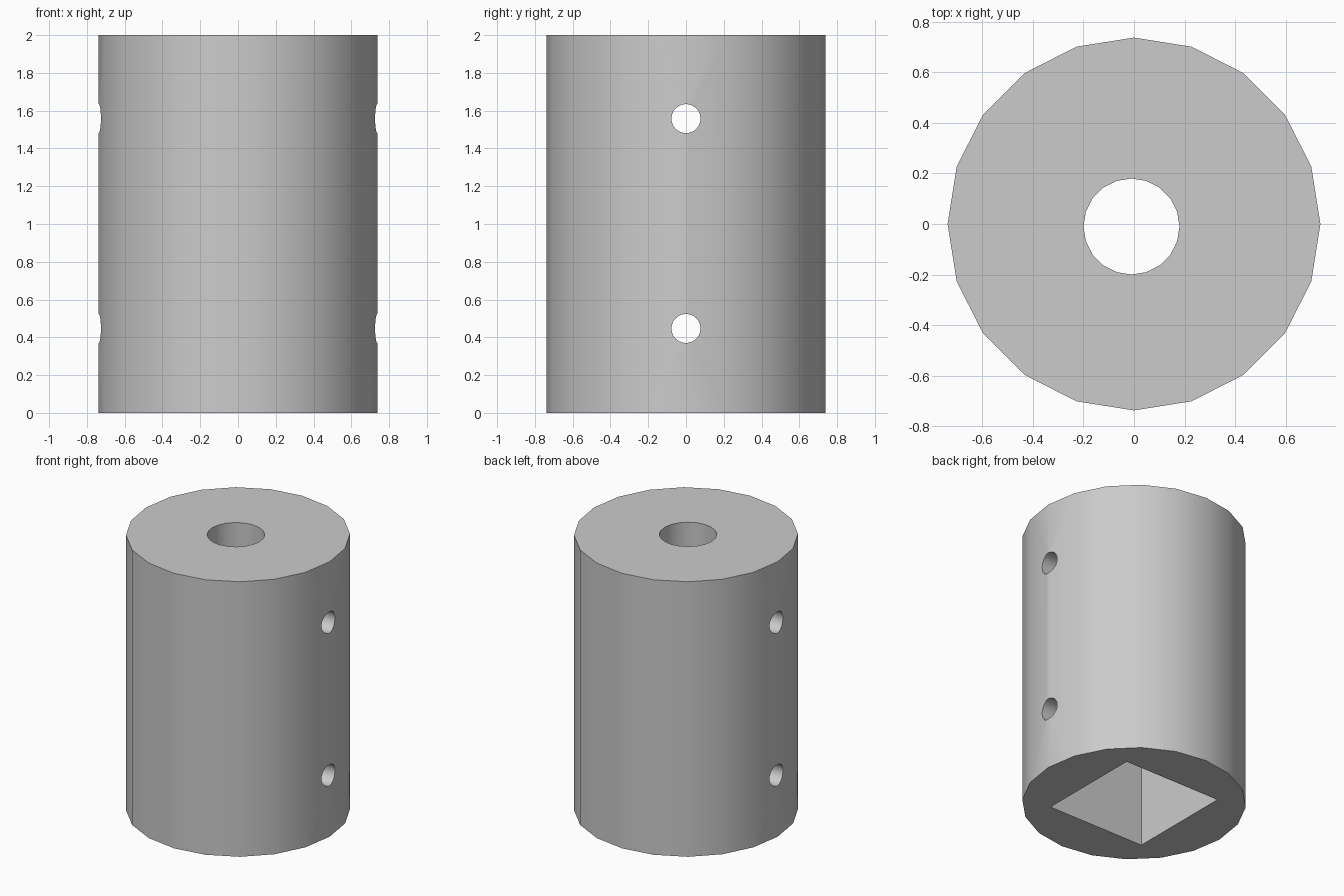
import bpy
import math

# Remove the default cube
cube = bpy.data.objects.get("Cube")
if cube:
    bpy.data.objects.remove(cube, do_unlink=True)

HEIGHT = 2.0
RADIUS = 0.738
SOCKET_SIDE = 0.78
SOCKET_DEPTH = 1.0
BORE_RADIUS = 0.19
PIN_RADIUS = 0.077

# Single grey material
grey = bpy.data.materials.new("plain_grey")
grey.use_nodes = True
colour = (0.6, 0.6, 0.6, 1)
grey.diffuse_color = colour
grey.node_tree.nodes["Principled BSDF"].inputs["Base Color"].default_value = colour


def cylinder(name, radius, depth, location, sides=20, rotation=(0, 0, 0)):
    # Quarter turn puts a corner on the x axis
    bpy.ops.mesh.primitive_cylinder_add(
        vertices=sides, radius=radius, depth=depth,
        location=location, rotation=rotation)
    obj = bpy.context.object
    obj.name = name
    obj.data.materials.append(grey)
    return obj


def cut(target, cutter):
    cutter.hide_render = True
    mod = target.modifiers.new(cutter.name, 'BOOLEAN')
    mod.operation = 'DIFFERENCE'
    mod.solver = 'EXACT'
    mod.object = cutter
    bpy.context.view_layer.objects.active = target
    bpy.ops.object.modifier_apply(modifier=mod.name)
    bpy.data.objects.remove(cutter, do_unlink=True)


# Main body
body = cylinder("coupling_body", RADIUS, HEIGHT, (0, 0, HEIGHT / 2))

# Square socket in the lower half
bpy.ops.mesh.primitive_cube_add(size=1, location=(0, 0, SOCKET_DEPTH / 2 - 0.1))
socket = bpy.context.object
socket.name = "square_socket_cutter"
socket.scale = (SOCKET_SIDE, SOCKET_SIDE, SOCKET_DEPTH + 0.2)
socket.data.materials.append(grey)
cut(body, socket)

# Round bore in the upper half, slightly off centre
cut(body, cylinder("round_bore_cutter", BORE_RADIUS, 1.5, (-0.01, -0.01, 1.55)))

# Cross pin holes right through both halves
for z in (0.447, 1.558):
    cut(body, cylinder("pin_hole_cutter", PIN_RADIUS, 2, (0, 0, z),
                       sides=24, rotation=(0, math.pi / 2, 0)))

# Smooth round walls, sharp rims
bpy.ops.object.select_all(action='DESELECT')
body.select_set(True)
bpy.context.view_layer.objects.active = body
bpy.ops.object.shade_smooth_by_angle(angle=math.radians(30))
